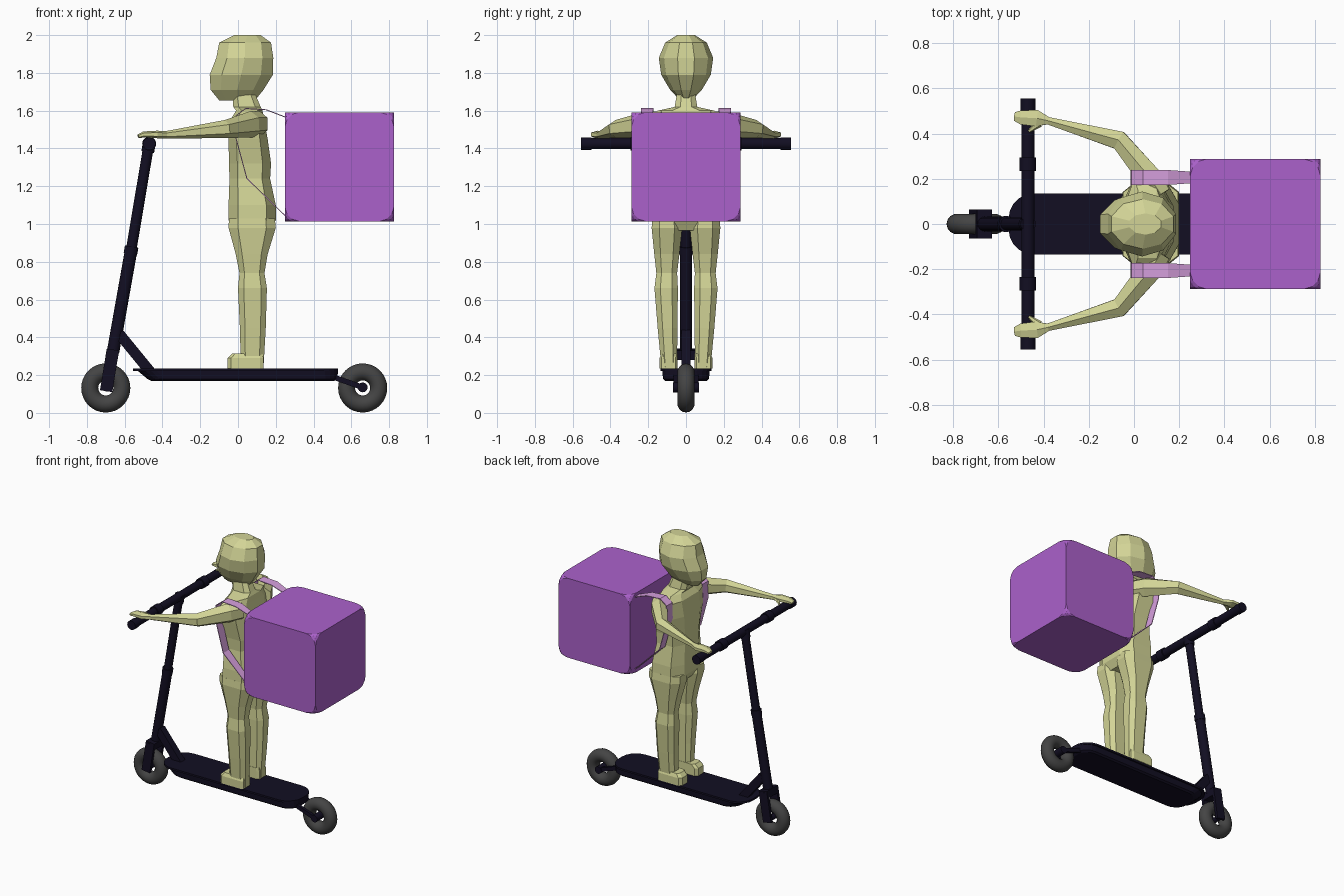
import bpy, bmesh, math
from mathutils import Vector

if "Cube" in bpy.data.objects:
    bpy.data.objects.remove(bpy.data.objects["Cube"])

def material(name, rgb):
    m = bpy.data.materials.new(name)
    m.diffuse_color = (*rgb, 1)
    m.use_nodes = True
    m.node_tree.nodes["Principled BSDF"].inputs["Base Color"].default_value = m.diffuse_color
    return m

BLACK = material("black_metal", (.006, .0045, .016))
RUBBER = material("rubber", (.058, .058, .058))
SKIN = material("figure", (.645, .658, .305))
PURPLE = material("bag_purple", (.41, .12, .60))
PINK = material("strap_pink", (.68, .35, .73))

def finish(bm, name, mat, smooth=False):
    bmesh.ops.recalc_face_normals(bm, faces=bm.faces)
    me = bpy.data.meshes.new(name)
    bm.to_mesh(me)
    bm.free()
    me.materials.append(mat)
    if smooth:
        for p in me.polygons:
            p.use_smooth = True
        me.set_sharp_from_angle(angle=math.radians(35))
    ob = bpy.data.objects.new(name, me)
    bpy.context.collection.objects.link(ob)
    return ob

def loft(name, rings, mat, smooth=False, closed=False):
    """Skin equal-length rings of points; cap the ends unless closed into a loop."""
    bm = bmesh.new()
    vs = [[bm.verts.new(p) for p in r] for r in rings]
    n = len(vs[0])
    pairs = list(zip(vs, vs[1:])) + ([(vs[-1], vs[0])] if closed else [])
    for a, b in pairs:
        for i in range(n):
            j = (i + 1) % n
            bm.faces.new((a[i], a[j], b[j], b[i]))
    if not closed:
        bm.faces.new(vs[0])
        bm.faces.new(vs[-1])
    return finish(bm, name, mat, smooth)

def circle(n, turn=0.0):
    return [(math.cos(math.tau * (i + turn) / n), math.sin(math.tau * (i + turn) / n)) for i in range(n)]

def sweep(name, secs, mat, prof, smooth=False):
    """Sections (centre, side radius, up radius) along a path."""
    pts = [Vector(s[0]) for s in secs]
    rings = []
    for k, (c, rs, ru) in enumerate(secs):
        t = (pts[min(k + 1, len(pts) - 1)] - pts[max(k - 1, 0)]).normalized()
        ref = Vector((0, 1, 0)) if abs(t.z) > .85 else Vector((0, 0, 1))
        side = t.cross(ref).normalized()
        up = side.cross(t)
        rings.append([pts[k] + side * rs * u + up * ru * v for u, v in prof])
    return loft(name, rings, mat, smooth)

SQUARE = [(-1, -1), (1, -1), (1, 1), (-1, 1)]
ROUND = circle(16)
OCT = [(1, .5), (.6, 1), (-.6, 1), (-1, .5), (-1, -.5), (-.6, -1), (.6, -1), (1, -.5)]

def tube(name, a, b, r):
    return sweep(name, [(a, r, r), (b, r, r)], BLACK, ROUND, True)

def stack(name, levels, mat, prof=OCT):
    """Horizontal rings: z, x front, x back, y min, y max."""
    return loft(name, [[((a + b) / 2 + (b - a) / 2 * u, (c + d) / 2 + (d - c) / 2 * v, z)
                        for u, v in prof] for z, a, b, c, d in levels], mat)

# Wheels
for name, x in (("front_wheel", -.70), ("rear_wheel", .66)):
    rings = []
    for ca, sa in circle(32):
        rings.append([(x + (.085 + .045 * u) * ca, .045 * v, .132 + (.085 + .045 * u) * sa)
                      for u, v in circle(14)])
    loft(name, rings, RUBBER, True, closed=True)

# Fork, stem and brace
for s, side in ((1, "left"), (-1, "right")):
    sweep("fork_leg_" + side, [((-.698, s * .055, .115), .033, .01), ((-.664, s * .055, .325), .033, .01)], BLACK, SQUARE)
    sweep("rear_arm_" + side, [((.49, s * .055, .195), .01, .014), ((.66, s * .055, .135), .01, .014)], BLACK, SQUARE)
sweep("fork_crown", [((-.670, 0, .285), .033, .064), ((-.662, 0, .335), .033, .064)], BLACK, SQUARE)
tube("front_axle", (-.698, -.06, .132), (-.698, .06, .132), .018)
tube("rear_axle", (.66, -.068, .135), (.66, .068, .135), .026)
tube("lower_stem", (-.662, 0, .32), (-.566, 0, .86), .033)
tube("stem_collar", (-.570, 0, .84), (-.563, 0, .88), .036)
tube("upper_stem", (-.566, 0, .86), (-.472, 0, 1.42), .028)
sweep("stem_brace", [((-.63, 0, .42), .025, .028), ((-.45, 0, .20), .025, .028)], BLACK, SQUARE)

# Handlebar with collars and grips
tube("handlebar", (-.47, -.55, 1.425), (-.47, .55, 1.425), .029)
for s, side in ((1, "left"), (-1, "right")):
    tube("bar_collar_" + side, (-.47, s * .235, 1.425), (-.47, s * .295, 1.425), .037)
    tube("grip_end_" + side, (-.47, s * .50, 1.425), (-.47, s * .555, 1.425), .033)
tube("bar_clamp", (-.478, 0, 1.38), (-.468, 0, 1.44), .034)

# Deck: rounded outlines stacked into a tray plus a thin top plate
def outline(z, x0, x1, w, r):
    pts = []
    for cx, cy, q in ((x1 - r, w - r, 0), (x0 + r, w - r, 1), (x0 + r, r - w, 2), (x1 - r, r - w, 3)):
        for i in range(6):
            a = math.pi / 2 * (q + i / 5)
            pts.append((cx + r * math.cos(a), cy + r * math.sin(a), z))
    return pts

loft("deck_tray", [outline(.17, -.46, .51, .11, .08), outline(.18, -.48, .525, .122, .09),
                   outline(.222, -.53, .53, .125, .10)], BLACK)
loft("deck_plate", [outline(.222, -.555, .53, .135, .11), outline(.235, -.555, .53, .135, .11)], BLACK)

# Figure: head, torso with neck
stack("head", [(1.655, -.10, .09, -.03, .03), (1.71, -.145, .135, -.08, .08),
               (1.79, -.15, .185, -.125, .125), (1.88, -.115, .187, -.137, .137),
               (1.96, -.10, .175, -.105, .105), (2.0, -.02, .12, -.045, .045)], SKIN,
      [(u * 1.05, v * 1.05) for u, v in circle(10, .5)])
stack("torso", [(z, a, b, -w, w) for z, a, b, w in (
    (.965, -.02, .17, .14), (1.02, -.05, .20, .177), (1.10, -.05, .20, .175), (1.24, -.045, .17, .155),
    (1.32, -.048, .175, .16), (1.45, -.05, .157, .185), (1.56, -.035, .137, .20),
    (1.60, -.01, .13, .15), (1.62, -.025, .12, .06), (1.69, -.03, .09, .048))], SKIN)

for s, side in ((1, "left"), (-1, "right")):
    # Leg and foot
    stack("leg_" + side, [(z, a, b, s * i, s * o) for z, a, b, i, o in (
        (.24, .015, .135, .048, .13), (.45, .01, .147, .045, .15), (.66, .0, .153, .043, .167),
        (.74, .008, .14, .047, .157), (.84, -.012, .157, .035, .168), (.98, -.05, .20, .02, .182),
        (1.03, -.048, .195, .03, .177))], SKIN)
    stack("foot_" + side, [(z, a, b, s * .045, s * o) for z, a, b, o in (
        (.235, -.055, .135, .14), (.29, -.055, .135, .14), (.315, -.03, .13, .13))], SKIN,
        [(1, .8), (.8, 1), (-.8, 1), (-1, .6), (-1, -.6), (-.8, -1), (.8, -1), (1, -.8)])
    # Arm, hand and thumb
    sweep("arm_" + side, [((x, s * y, z), a, b) for x, y, z, a, b in (
        (.12, .13, 1.53, .05, .065), (.07, .205, 1.528, .06, .07), (-.065, .37, 1.503, .048, .048),
        (-.38, .457, 1.472, .019, .02), (-.43, .468, 1.474, .042, .02),
        (-.50, .472, 1.474, .036, .016), (-.528, .476, 1.464, .022, .010))], SKIN, circle(6, .5))
    sweep("thumb_" + side, [((-.42, s * .445, 1.472), .018, .013), ((-.465, s * .41, 1.46), .007, .008)],
          SKIN, circle(6))
    # Thin shoulder strap running over the shoulder and back under the arm
    path = [(.26, 1.565), (.15, 1.607), (.04, 1.614), (-.012, 1.575), (-.015, 1.46), (.045, 1.24), (.26, 1.03)]
    bm = bmesh.new()
    rows = []
    for k, (x, z) in enumerate(path):
        w = .025 if k in (0, len(path) - 1) else .033
        rows.append([bm.verts.new((x, s * .206 + d * w, z)) for d in (-1, 1)])
    for a, b in zip(rows, rows[1:]):
        bm.faces.new((a[0], a[1], b[1], b[0]))
    strap = finish(bm, "strap_" + side, PINK)
    mod = strap.modifiers.new("thickness", 'SOLIDIFY')
    mod.thickness = .005

# Delivery box with rounded-off corners
bm = bmesh.new()
bmesh.ops.create_cube(bm, size=.577)
bmesh.ops.translate(bm, verts=bm.verts, vec=(.537, 0, 1.303))
bmesh.ops.bevel(bm, geom=bm.verts[:], offset=.075, offset_type='OFFSET', segments=3,
                profile=.5, affect='VERTICES')
finish(bm, "backpack_box", PURPLE)
